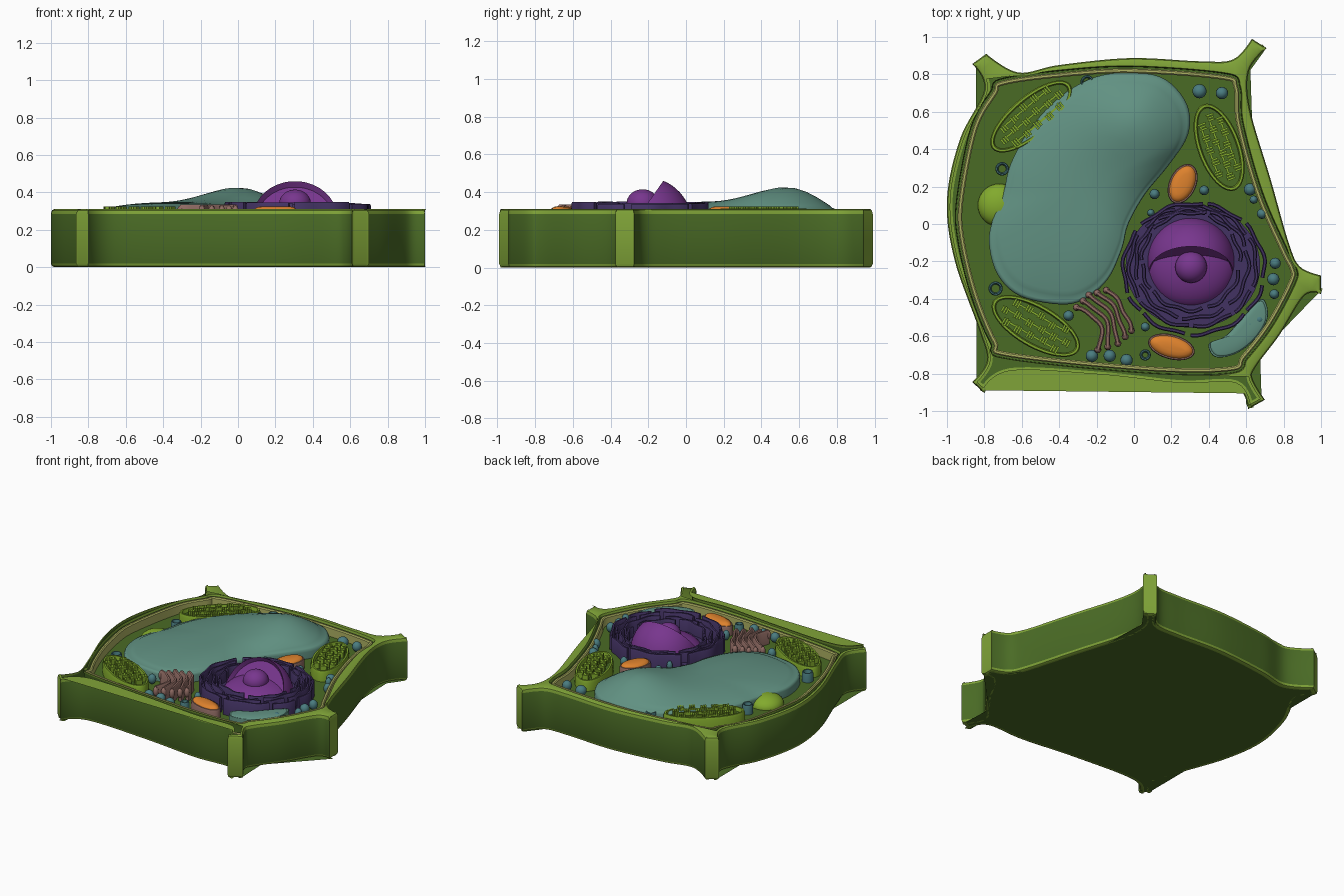
import bpy, bmesh, math, random
from mathutils import Vector, Matrix

if "Cube" in bpy.data.objects:
    bpy.data.objects.remove(bpy.data.objects["Cube"])

random.seed(4)
FLOOR = 0.235


def material(name, r, g, b):
    m = bpy.data.materials.new(name)
    lin = [((c / 255 + 0.055) / 1.055) ** 2.4 for c in (r, g, b)]
    m.diffuse_color = (*lin, 1)
    m.use_nodes = True
    m.node_tree.nodes["Principled BSDF"].inputs["Base Color"].default_value = m.diffuse_color
    return m


LIGHT = material("wall light green", 128, 164, 56)
DARK = material("dark green", 74, 107, 37)
CREAM = material("membrane cream", 176, 180, 100)
TEAL = material("vacuole teal", 97, 145, 130)
PURPLE = material("nucleus purple", 120, 54, 142)
VIOLET = material("reticulum violet", 66, 50, 98)
ORANGE = material("mitochondrion orange", 222, 130, 45)
MAUVE = material("golgi mauve", 145, 108, 100)
LIME = material("chloroplast lime", 130, 170, 45)
BLUE = material("vesicle blue", 74, 124, 128)


def finish(name, bm, mats, angle=40):
    bmesh.ops.recalc_face_normals(bm, faces=bm.faces)
    me = bpy.data.meshes.new(name)
    bm.to_mesh(me)
    bm.free()
    for m in mats:
        me.materials.append(m)
    me.shade_smooth()
    me.set_sharp_from_angle(angle=math.radians(angle))
    ob = bpy.data.objects.new(name, me)
    bpy.context.collection.objects.link(ob)
    return ob


def smooth(pts, n=8, sharp=()):
    """Closed curve through the points; tangents vanish at sharp points."""
    p = [Vector(q) for q in pts]
    k = len(p)
    tan = [Vector((0, 0)) if i in sharp else (p[(i + 1) % k] - p[i - 1]) / 2 for i in range(k)]
    out = []
    for i in range(k):
        j = (i + 1) % k
        for s in range(n):
            t = s / n
            h = 3 * t * t - 2 * t ** 3
            out.append(p[i] * (1 - h) + p[j] * h + tan[i] * (t ** 3 - 2 * t * t + t) + tan[j] * (t ** 3 - t * t))
    return out


def offset(loop, d):
    """Move a clockwise loop outwards by d."""
    res = []
    for i, p in enumerate(loop):
        t = (loop[(i + 1) % len(loop)] - loop[i - 1]).normalized()
        res.append(p + Vector((-t.y, t.x)) * d)
    return res


def at(loop, z):
    return [(p[0], p[1], z) for p in loop]


def loft(bm, rings, mats=None, first=None, last=None):
    """Skin rings of points; first and last are cap material numbers."""
    vs = [[bm.verts.new(p) for p in r] for r in rings]
    n = len(vs[0])
    for k in range(len(vs) - 1):
        for i in range(n):
            j = (i + 1) % n
            f = bm.faces.new((vs[k][i], vs[k][j], vs[k + 1][j], vs[k + 1][i]))
            f.material_index = mats[k] if mats else 0
    for ring, m in ((vs[0], first), (vs[-1], last)):
        if m is not None:
            bm.faces.new(ring).material_index = m
    return vs


def oval(bm, c, a, b, deg, profile, mats, cap):
    """Elliptical loft; profile holds (inset, height) pairs."""
    ca, sa = math.cos(math.radians(deg)), math.sin(math.radians(deg))
    rings = []
    for d, z in profile:
        ring = []
        for i in range(48):
            t = i * math.tau / 48
            x, y = (a - d) * math.cos(t), (b - d) * math.sin(t)
            ring.append((c[0] + x * ca - y * sa, c[1] + x * sa + y * ca, z))
        rings.append(ring)
    loft(bm, rings, mats, None, cap)


def ball(bm, c, size, seg=20):
    m = Matrix.Translation(c) @ Matrix.Diagonal((*size, 1))
    bmesh.ops.create_uvsphere(bm, u_segments=seg, v_segments=seg // 2, radius=1, matrix=m)


def ribbon(bm, pts, w, z0, z1):
    """Upright wall of thickness w along an open path."""
    rings = []
    for i, p in enumerate(pts):
        t = (pts[min(i + 1, len(pts) - 1)] - pts[max(i - 1, 0)]).normalized()
        s = Vector((-t.y, t.x)) * w / 2
        rings.append([(*(p - s), z0), (*(p + s), z0), (*(p + s), z1 - 0.008), (*(p + s * 0.5), z1),
                      (*(p - s * 0.5), z1), (*(p - s), z1 - 0.008)])
    loft(bm, rings, None, 0, 0)


# cell wall: pentagon with short arms at the corners, hollow on top
outer = smooth([(-.865, .855), (-.79, .91), (-.62, .81), (-.4, .85), (-.02, .887), (.35, .87), (.53, .88),
                (.63, .99), (.71, .94), (.615, .82), (.62, .615), (.73, .24), (.83, -.11), (.89, -.23),
                (1, -.275), (1, -.375), (.91, -.385), (.78, -.59), (.65, -.765), (.635, -.83), (.7, -.94),
                (.61, -.99), (.54, -.865), (.25, -.865), (-.18, -.82), (-.66, -.8), (-.8, -.905),
                (-.865, -.845), (-.786, -.73), (-.83, -.56), (-.96, -.19), (-1, .13), (-.93, .455), (-.8, .72)],
               8, {0, 1, 7, 8, 14, 15, 20, 21, 26, 27})
inner = smooth([(-.745, .7), (-.7, .755), (-.4, .797), (-.02, .82), (.47, .785), (.545, .73), (.56, .535),
                (.665, .16), (.8, -.15), (.845, -.24), (.84, -.31), (.72, -.535), (.585, -.71), (.515, -.775),
                (.085, -.775), (-.665, -.7), (-.745, -.63), (-.85, -.375), (-.92, -.08), (-.925, .13), (-.85, .51)])
bm = bmesh.new()
levels = [(-.03, 0), (-.018, 0), (-.006, .006), (0, .02), (0, .285), (-.006, .304), (-.018, .31)]
vo = loft(bm, [at(offset(outer, d), z) for d, z in levels], [0, 0, 0, 1, 0, 0], 1)
for i in [s * 8 + k for s in (0, 7, 14, 20, 26) for k in range(8)]:
    for f in vo[3][i].link_faces:
        if vo[4][i] in f.verts and vo[3][i + 1] in f.verts:
            f.material_index = 0          # light arm ends
vi = loft(bm, [at(offset(inner, .026), .31), at(offset(inner, .022), .295), at(offset(inner, .02), FLOOR)],
          [0, 1], None, 1)
edges = [bm.edges.get((r[i], r[i - 1])) for r in (vo[-1], vi[0]) for i in range(len(r))]
bmesh.ops.triangle_fill(bm, edges=edges, use_beauty=True)
finish("cell_wall", bm, [LIGHT, DARK])

# cell membrane inside the wall
bm = bmesh.new()
loft(bm, [at(offset(inner, d), z) for d, z in
          [(.011, .22), (.011, .295), (.005, .302), (-.006, .302), (-.013, .295), (-.013, .22)]])
finish("cell_membrane", bm, [CREAM])


# vacuoles: domed bags with a low flange
def vacuole(name, pts, dome, bump):
    loop = smooth(pts, 5)
    c = sum(loop, Vector((0, 0))) / len(loop)
    rings = [at(loop, .21), at(loop, .285)]
    for s in (.99, .97, .94, .92, .88, .82, .74, .65, .55, .45, .35, .25, .15, .05):
        ring = []
        for p in loop:
            q = c + (p - c) * s
            g = math.exp(-((q.x - .03) ** 2 + (q.y - .58) ** 2) / .075)
            z = .298 + dome * (1 - s ** 3) + bump * g * (1 - s ** 5) - (.004 if s == .94 else 0)
            ring.append((q.x, q.y, z))
        rings.append(ring)
    bm = bmesh.new()
    loft(bm, rings, None, None, 0)
    finish(name, bm, [TEAL], 60)


vacuole("large_vacuole", [(-.01, .81), (.165, .775), (.283, .64), (.29, .48), (.19, .32), (.06, .16), (-.03, 0),
                          (-.065, -.135), (-.14, -.295), (-.26, -.4), (-.395, -.43), (-.61, -.385), (-.73, -.27),
                          (-.775, -.105), (-.755, .025), (-.7, .16), (-.66, .32), (-.555, .51), (-.395, .68),
                          (-.21, .785)], .05, .1)
vacuole("small_vacuole", [(.685, -.4), (.715, -.5), (.647, -.615), (.54, -.695), (.433, -.71), (.4, -.64),
                          (.487, -.6), (.58, -.5)], .012, 0)

# nucleus: back dome cut open by a sloping plane, with a recess
bm = bmesh.new()
ball(bm, (.305, -.2, .22), (.235, .235, .255), 48)
a = math.radians(55)
cut = bmesh.ops.bisect_plane(bm, geom=bm.verts[:] + bm.edges[:] + bm.faces[:], plane_co=(0, -.12, .46),
                             plane_no=(0, -math.sin(a), math.cos(a)), clear_outer=True)
rim = [e for e in cut["geom_cut"] if isinstance(e, bmesh.types.BMEdge)]
cap = bmesh.ops.holes_fill(bm, edges=rim)["faces"]
bm.normal_update()
bmesh.ops.inset_individual(bm, faces=cap, thickness=.018, depth=-.03)
bmesh.ops.bisect_plane(bm, geom=bm.verts[:] + bm.edges[:] + bm.faces[:], plane_co=(0, 0, .2),
                       plane_no=(0, 0, -1), clear_outer=True)
finish("nucleus_dome", bm, [PURPLE])
bm = bmesh.new()
ball(bm, (.305, -.205, .22), (.245, .245, .125), 48)
finish("nucleus_base", bm, [PURPLE])
bm = bmesh.new()
ball(bm, (.305, -.23, .34), (.085, .085, .075), 32)
finish("nucleolus", bm, [PURPLE])

# endoplasmic reticulum: broken, wavy walls around the nucleus
bm = bmesh.new()
oval(bm, (.315, -.225), .36, .33, 0, [(0, .21), (0, .265)], [0], 0)
for k in range(4):
    t = k / 3
    cx, cy, rx, ry = .305 + .015 * t, -.2 - .04 * t, .262 + .115 * t, .262 + .088 * t
    ang, end = k * 1.3, k * 1.3 + math.tau
    while ang < end - .15:
        stop = min(ang + random.uniform(.4, 1.2), end - .06)
        n = max(4, int((stop - ang) * 14))
        path = []
        for i in range(n + 1):
            u = ang + (stop - ang) * i / n
            w = .007 * math.sin(11 * u + k * 2)
            path.append(Vector((cx + (rx + w) * math.cos(u), cy + (ry + w) * math.sin(u))))
        ribbon(bm, path, .021, .22, random.uniform(.333, .35))
        ang = stop + random.uniform(.06, .13)
finish("endoplasmic_reticulum", bm, [VIOLET])

# chloroplasts: raised oval rim, dark bed, stacked grana joined by strips
for i, (c, la, lb, deg) in enumerate([((-.55, .575), .27, .11, 40), ((.455, .41), .245, .115, -70),
                                      ((-.525, -.545), .265, .115, -30)]):
    bm = bmesh.new()
    oval(bm, c, la, lb, deg, [(0, .21), (0, .295), (.006, .312), (.018, .312), (.024, .285)], [0] * 4, 1)
    rot = Matrix.Translation((*c, .295)) @ Matrix.Rotation(math.radians(deg), 4, 'Z')
    for row in (-1, 0, 1):
        v = row * lb * .48
        reach = (la - .06) * (.9 if row == 0 else .72)
        count = 6 if row == 0 else 5
        for j in range(count):
            u = -reach + 2 * reach * j / (count - 1)
            wob = random.uniform(-.012, .012)
            for s in (-.014, 0, .014):      # discs of one stack
                m = rot @ Matrix.Translation((u + s, v + wob, .008)) @ Matrix.Diagonal(
                    (.011, random.uniform(.034, .046), .042, 1))
                bmesh.ops.create_cube(bm, size=1, matrix=m)
        m = rot @ Matrix.Translation((0, v, 0)) @ Matrix.Diagonal((2 * reach, .012, .03, 1))
        bmesh.ops.create_cube(bm, size=1, matrix=m)
    finish("chloroplast_%d" % (i + 1), bm, [LIME, DARK])
bm = bmesh.new()
ball(bm, (-.72, .1, .235), (.115, .115, .07), 32)
finish("chloroplast_behind_vacuole", bm, [LIME])

# mitochondria: orange lozenges in a thin mauve skin
for i, (c, la, lb, deg) in enumerate([((.26, .215), .112, .072, 65), ((.2, -.657), .128, .066, -15)]):
    bm = bmesh.new()
    oval(bm, c, la, lb, deg, [(0, .21), (0, .295), (.004, .305), (.011, .305), (.014, .312), (.03, .321), (.05, .325)],
         [1, 1, 1, 0, 0, 0], 0)
    finish("mitochondrion_%d" % (i + 1), bm, [ORANGE, MAUVE])

# golgi body: a fan of curved sheets
bm = bmesh.new()
for k in range(5):
    path = []
    for i in range(13):
        t = i / 12 * 2 - 1
        off = (k - 2) * (.037 + .012 * t * t)
        bow = .045 * (1 - t * t) + .007 * math.sin(5 * t + k)
        u = t * (.15 - .012 * abs(k - 2))
        path.append(Vector((-.155 + .5 * u + .87 * (off + bow) - .01, -.51 - .87 * u + .5 * (off + bow))))
    ribbon(bm, path, .024, .22, .335 - .004 * (k % 2))
    for e in (path[0], path[-1]):
        ball(bm, (e.x, e.y, .295), (.019, .019, .035), 12)
finish("golgi_body", bm, [MAUVE])

# vesicles: small spheres, and hollow cups
bm = bmesh.new()
for x, y, r in [(.35, .71, .038), (.47, .7, .033), (.375, .18, .026), (.62, .185, .033), (.64, .13, .022),
                (.685, .055, .028), (.755, -.21, .03), (.745, -.295, .033), (.75, -.375, .026), (.11, .16, .027),
                (-.35, -.49, .028), (-.225, -.705, .033), (-.13, -.705, .033), (-.04, -.728, .033),
                (.67, -.51, .03), (.62, -.535, .024), (.09, .06, .02), (.06, -.55, .024)]:
    ball(bm, (x, y, .275), (r, r, .035), 16)
finish("vesicles", bm, [BLUE])
bm = bmesh.new()
for x, y, r in [(-.705, .295, .036), (-.74, -.345, .038), (-.25, .76, .036), (.06, -.7, .03)]:
    oval(bm, (x, y), r, r, 0, [(0, .22), (0, .29), (.004, .302), (.01, .302), (.016, .27)], [0] * 4, 1)
finish("hollow_vesicles", bm, [BLUE, DARK])
